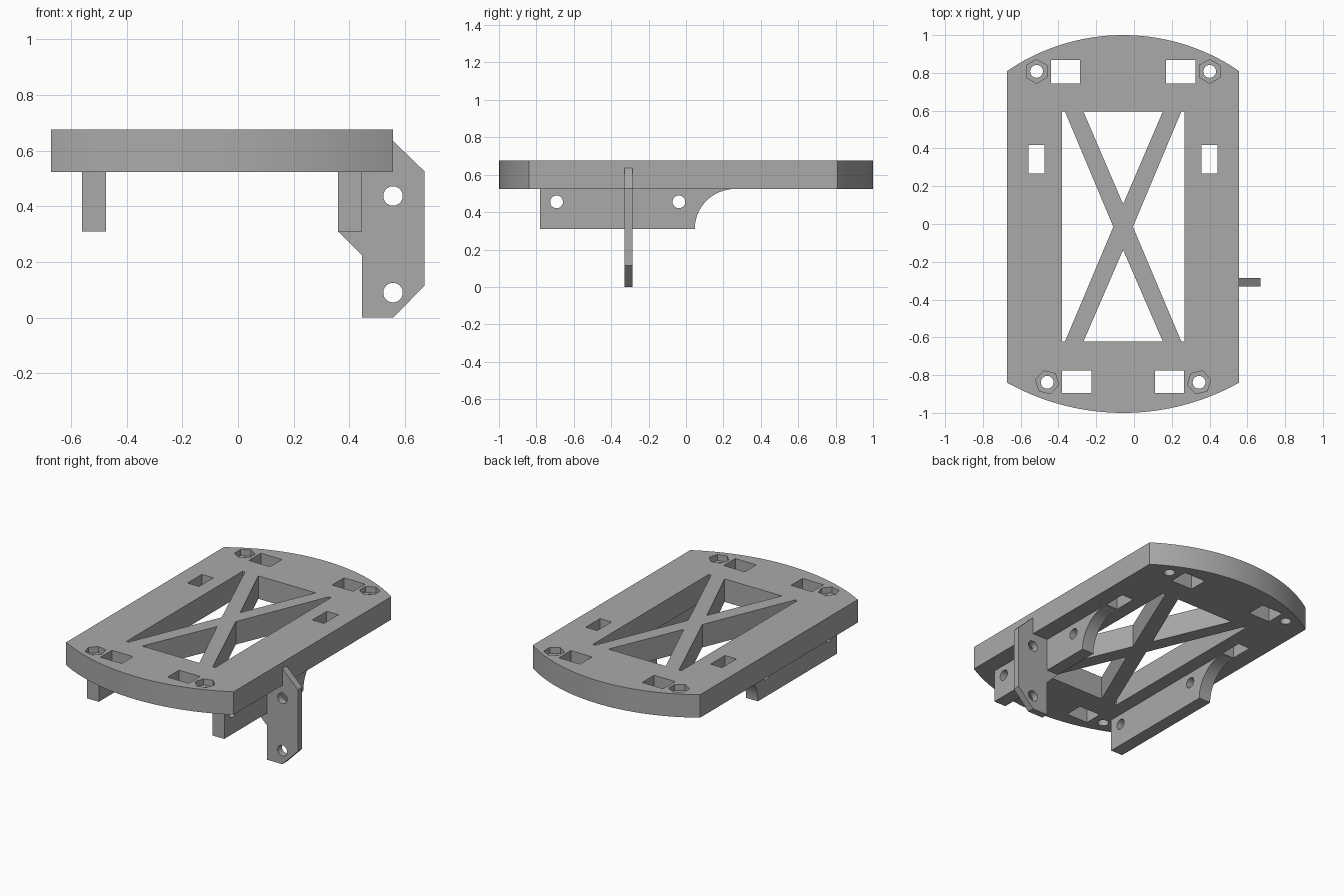
import bpy
import bmesh
from math import sin, cos, asin, pi, radians
from mathutils import Vector

default_cube = bpy.data.objects.get("Cube")
if default_cube:
    bpy.data.objects.remove(default_cube, do_unlink=True)

grey = bpy.data.materials.new("plain grey")
grey.use_nodes = True
grey.diffuse_color = (0.4, 0.4, 0.4, 1)
grey.node_tree.nodes["Principled BSDF"].inputs["Base Color"].default_value = (0.4, 0.4, 0.4, 1)

# Maps profile (u, v) at depth d to space, by extrusion axis
PLACE = {
    "x": lambda u, v, d: Vector((d, u, v)),
    "y": lambda u, v, d: Vector((u, d, v)),
    "z": lambda u, v, d: Vector((u, v, d)),
}


def prism(name, profile, axis, start, end):
    """Extrude a closed profile along an axis."""
    bm = bmesh.new()
    face = bm.faces.new([bm.verts.new(PLACE[axis](u, v, start)) for u, v in profile])
    extruded = bmesh.ops.extrude_face_region(bm, geom=[face])["geom"]
    shift = PLACE[axis](0, 0, end - start)
    bmesh.ops.translate(bm, vec=shift, verts=[g for g in extruded if isinstance(g, bmesh.types.BMVert)])
    bmesh.ops.recalc_face_normals(bm, faces=bm.faces)
    mesh = bpy.data.meshes.new(name)
    bm.to_mesh(mesh)
    bm.free()
    mesh.materials.append(grey)
    obj = bpy.data.objects.new(name, mesh)
    bpy.context.collection.objects.link(obj)
    return obj


def select_only(obj):
    bpy.ops.object.select_all(action="DESELECT")
    obj.select_set(True)
    bpy.context.view_layer.objects.active = obj


def cut(obj, profile, axis, start, end):
    """Cut an extruded profile out of a part."""
    cutter = prism("cutter", profile, axis, start, end)
    cutter.hide_render = True
    mod = obj.modifiers.new("cut", "BOOLEAN")
    mod.operation = "DIFFERENCE"
    mod.solver = "EXACT"
    mod.object = cutter
    select_only(obj)
    bpy.ops.object.modifier_apply(modifier=mod.name)
    bpy.data.objects.remove(cutter, do_unlink=True)


def ring(u, v, radius, sides=32, turn=0.0):
    return [(u + radius * cos(turn + 2 * pi * i / sides),
             v + radius * sin(turn + 2 * pi * i / sides)) for i in range(sides)]


def rect(u, v, w, h):
    return [(u - w / 2, v - h / 2), (u + w / 2, v - h / 2), (u + w / 2, v + h / 2), (u - w / 2, v + h / 2)]


def mirrored(profile, side):
    return [(MID + side * u, v) for u, v in profile]


MID, HALF = -0.0575, 0.614
BOTTOM, TOP = 0.523, 0.675
HOLE = 0.034


def bowed_end(corner, tip, steps=40):
    """Arc across the plate end, from the right of the page to the left."""
    rise = abs(tip - corner)
    radius = (HALF ** 2 + rise ** 2) / (2 * rise)
    sign = 1 if tip > 0 else -1
    sweep = asin(HALF / radius)
    angles = [sweep * (1 - 2 * i / steps) for i in range(steps + 1)]
    return [(MID + radius * sin(a), tip - sign * radius * (1 - cos(a))) for a in angles]


# Deck plate with bowed ends
deck = prism("deck_plate", bowed_end(0.81, 1) + bowed_end(-0.84, -1)[::-1], "z", BOTTOM, TOP)

# Openings that leave the crossed braces
BACK, FRONT = 0.595, -0.622
openings = [
    mirrored([(-0.21, BACK), (0.21, BACK), (0, 0.105)], 1),
    mirrored([(-0.21, FRONT), (0.21, FRONT), (0, -0.137)], 1),
]
side_gap = [(0.325, BACK), (0.308, BACK), (0.052, -0.015), (0.308, FRONT), (0.325, FRONT)]
openings += [mirrored(side_gap, s) for s in (-1, 1)]

# Strap slots
for s in (-1, 1):
    openings += [
        mirrored(rect(0.305, 0.805, 0.155, 0.125), s),
        mirrored(rect(0.458, 0.343, 0.085, 0.15), s),
        mirrored(rect(0.246, -0.836, 0.155, 0.12), s),
    ]
for profile in openings:
    cut(deck, profile, "z", BOTTOM - 0.1, TOP + 0.1)

# Bolt holes with hexagonal nut pockets
for s in (-1, 1):
    for u, v, turn in ((0.458, 0.808, 0), (0.402, -0.838, -17)):
        x = MID + s * u
        cut(deck, ring(x, v, HOLE), "z", BOTTOM - 0.1, TOP + 0.1)
        cut(deck, ring(x, v, 0.063, 6, pi / 2 + s * radians(turn)), "z", TOP - 0.04, TOP + 0.1)

# Rails under the deck, each with a scooped rear end
scoop = [(0.26 - 0.213 * cos(a), 0.31 + 0.213 * sin(a))
         for a in [radians(84) * i / 20 for i in range(21)]]
rail_profile = [(-0.78, BOTTOM), (-0.78, 0.31)] + scoop + [(0.24, BOTTOM)]
parts = [deck]
for name, s in (("right_rail", -1), ("left_rail", 1)):
    x = MID + s * 0.46
    rail = prism(name, rail_profile, "x", x - 0.043, x + 0.043)
    for y in (-0.692, -0.038):
        cut(rail, ring(y, 0.455, HOLE), "x", x - 0.2, x + 0.2)
    parts.append(rail)

# Side bracket
EDGE, INNER, OUTER = MID + HALF, 0.445, 0.67
bracket = prism("side_bracket", [
    (0.36, 0.31), (INNER, 0.225), (INNER, 0), (EDGE, 0), (OUTER, 0.115), (OUTER, 0.525),
    (EDGE, 0.635), (EDGE, BOTTOM), (INNER, BOTTOM), (INNER, 0.31)], "y", -0.33, -0.285)
for z in (0.437, 0.09):
    cut(bracket, ring(EDGE, z, 0.035), "y", -0.5, -0.1)
parts.append(bracket)

for part in parts:
    select_only(part)
    bpy.ops.object.shade_smooth_by_angle(angle=radians(30))
